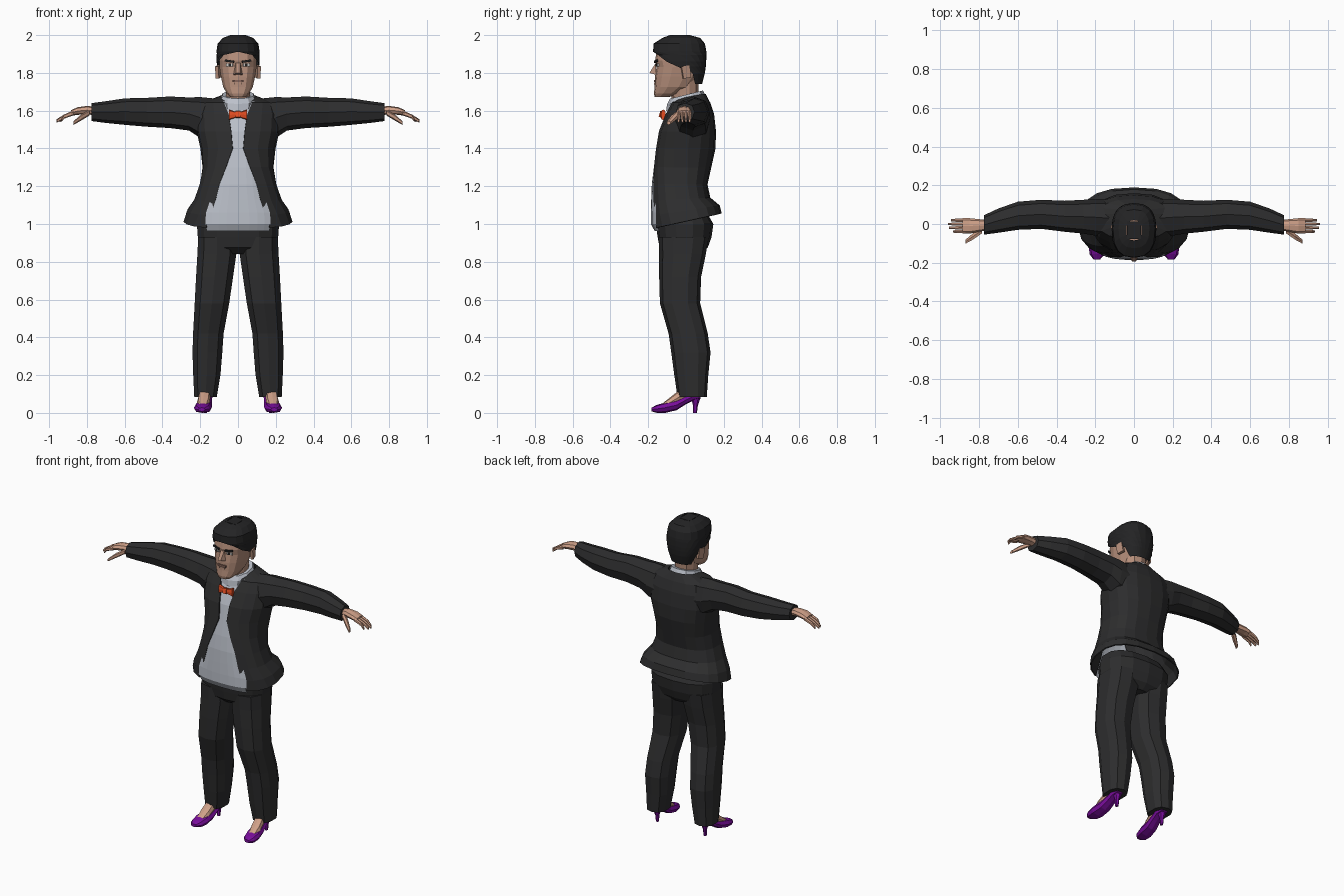
import bpy, bmesh, math
from mathutils import Vector, Matrix


def material(name, rgb):
    m = bpy.data.materials.new(name)
    m.diffuse_color = (*rgb, 1)
    return m


BLACK = material("suit black", (0.026, 0.026, 0.027))
HAIR = material("hair black", (0.017, 0.017, 0.018))
SKIN = material("skin", (0.62, 0.35, 0.245))
FACE = material("face skin", (0.46, 0.27, 0.195))
LIP = material("lip brown", (0.24, 0.13, 0.1))
SHIRT = material("shirt grey", (0.50, 0.53, 0.59))
ORANGE = material("tie orange", (0.80, 0.075, 0.015))
PURPLE = material("shoe purple", (0.19, 0.004, 0.33))
WHITE = material("eye white", (0.6, 0.58, 0.55))


def finish(name, bm, mat, recalc=True):
    if recalc:
        bmesh.ops.recalc_face_normals(bm, faces=bm.faces)
    me = bpy.data.meshes.new(name)
    bm.to_mesh(me)
    bm.free()
    me.materials.append(mat)
    ob = bpy.data.objects.new(name, me)
    bpy.context.collection.objects.link(ob)
    return ob


def arc(c, u, v, p, a0, a1, n, closed):
    """Squared-off ellipse points about c with half-axes u and v."""
    pts = []
    for i in range(n if closed else n + 1):
        t = math.radians(a0 + (a1 - a0) * i / n)
        s, k = math.sin(t), math.cos(t)
        pts.append(Vector(c) + Vector(u) * math.copysign(abs(s) ** p, s)
                   - Vector(v) * math.copysign(abs(k) ** p, k))
    return pts


def loft(name, rings, mat, closed=True, caps=True):
    bm = bmesh.new()
    rows = [[bm.verts.new(p) for p in r] for r in rings]
    n = len(rows[0])
    for a, b in zip(rows, rows[1:]):
        for i in range(n if closed else n - 1):
            j = (i + 1) % n
            bm.faces.new((a[i], a[j], b[j], b[i]))
    if caps and closed:
        bm.faces.new(rows[0])
        bm.faces.new(rows[-1])
    return finish(name, bm, mat, closed)


def upright(rows, n=12, p=0.8, x=0.0, tilt=0.0):
    """Closed rings from (z, x half-width, y front, y back[, x centre])."""
    out = []
    for r in rows:
        z, rx, f, b = r[:4]
        cx = r[4] if len(r) > 4 else x
        out.append(arc((cx, (f + b) / 2, z), (rx, 0, 0),
                       (0, (b - f) / 2, tilt * (b - f) / 2), p, 0, 360, n, True))
    return out


def along_x(rows, s, n=8, p=0.85):
    """Closed rings from (x, y low, y high, z low, z high), mirrored by s."""
    return [arc((s * x, (y0 + y1) / 2, (z0 + z1) / 2), (0, (y1 - y0) / 2, 0),
                (0, 0, (z1 - z0) / 2), p, 0, 360, n, True) for x, y0, y1, z0, z1 in rows]


def along_y(rows, n=8, p=0.8):
    """Closed rings from (y, x centre, x half-width, z low, z high)."""
    return [arc((x, y, (z0 + z1) / 2), (w, 0, 0), (0, 0, (z1 - z0) / 2),
                p, 0, 360, n, True) for y, x, w, z0, z1 in rows]


def box(name, c, size, mat, rot=(0, 0, 0)):
    bm = bmesh.new()
    bmesh.ops.create_cube(bm, size=1)
    bmesh.ops.scale(bm, vec=size, verts=bm.verts)
    for ang, ax in zip(rot, "XYZ"):
        bmesh.ops.rotate(bm, matrix=Matrix.Rotation(math.radians(ang), 3, ax), verts=bm.verts)
    bmesh.ops.translate(bm, vec=c, verts=bm.verts)
    return finish(name, bm, mat)


# Jacket, open down the front: z, half-width, front, back, opening angle, hem tilt
coat = [(1.015, 0.285, -0.175, 0.185, 31, 0.22), (1.07, 0.268, -0.18, 0.175, 27, 0.15),
        (1.13, 0.228, -0.18, 0.125, 26, 0.05), (1.21, 0.20, -0.178, 0.11, 24, 0),
        (1.30, 0.185, -0.17, 0.13, 15, 0), (1.40, 0.195, -0.155, 0.152, 5, 0),
        (1.49, 0.215, -0.14, 0.155, 6, 0), (1.58, 0.215, -0.105, 0.145, 9, 0),
        (1.64, 0.19, -0.075, 0.125, 18, 0), (1.672, 0.09, -0.05, 0.10, 35, 0.2)]
jacket = loft("jacket", [arc((0, (f + b) / 2, z), (w, 0, 0), (0, (b - f) / 2, t * (b - f) / 2),
                             0.8, g, 360 - g, 16, False) for z, w, f, b, g, t in coat], BLACK, False)
solid = jacket.modifiers.new("cloth thickness", "SOLIDIFY")
solid.thickness = 0.008
solid.offset = 0

# Shirt front behind the opening
shirt = [(0.962, 0.245, -0.165, 0.12), (1.0, 0.255, -0.186, 0.14), (1.06, 0.25, -0.186, 0.14),
         (1.13, 0.215, -0.184, 0.115), (1.21, 0.19, -0.181, 0.10), (1.30, 0.175, -0.17, 0.11),
         (1.40, 0.185, -0.152, 0.13), (1.49, 0.20, -0.136, 0.13), (1.58, 0.19, -0.102, 0.11),
         (1.65, 0.13, -0.07, 0.09)]
loft("shirt_front", [arc((0, (f + b) / 2, z), (w, 0, 0), (0, (b - f) / 2, 0), 0.8,
                         -38, 38, 8, False) for z, w, f, b in shirt], SHIRT, False)

# Collar and neck
loft("collar", upright([(1.625, 0.09, -0.105, 0.10), (1.66, 0.095, -0.10, 0.10),
                        (1.685, 0.085, -0.085, 0.09)], 10, 0.9, tilt=0.25), SHIRT)
loft("neck", upright([(1.62, 0.065, -0.07, 0.06), (1.78, 0.07, -0.09, 0.07)], 10, 0.9), FACE)

# Head
loft("head", upright([(1.672, 0.04, -0.165, -0.09), (1.69, 0.06, -0.17, -0.03),
                      (1.725, 0.08, -0.166, 0.03), (1.78, 0.092, -0.164, 0.07),
                      (1.83, 0.10, -0.156, 0.085), (1.865, 0.101, -0.164, 0.085),
                      (1.94, 0.092, -0.15, 0.08)], 14, 0.8), FACE)

# Hair shell: z, half-width, front, back, opening angle
locks = [(1.74, 0.082, -0.10, 0.085, 122), (1.80, 0.105, -0.14, 0.10, 112),
         (1.835, 0.112, -0.16, 0.105, 84), (1.86, 0.115, -0.165, 0.107, 62),
         (1.895, 0.115, -0.17, 0.108, 36), (1.912, 0.114, -0.174, 0.108, 0),
         (1.955, 0.108, -0.172, 0.10, 0), (1.985, 0.08, -0.125, 0.075, 0),
         (2.0, 0.04, -0.085, 0.02, 0)]
hair = loft("hair", [arc((0, (f + b) / 2, z), (w, 0, 0), (0, (b - f) / 2, 0), 0.8,
                         g, 360 - g, 16, False) for z, w, f, b, g in locks], HAIR, False)
box("hair_crown", (0, -0.032, 1.996), (0.07, 0.09, 0.008), HAIR)

# Nose, mouth and chin
bm = bmesh.new()
nose = [bm.verts.new(c) for c in ((-0.012, -0.158, 1.855), (0.012, -0.158, 1.855),
                                  (0.024, -0.16, 1.79), (-0.024, -0.16, 1.79),
                                  (0.01, -0.194, 1.80), (-0.01, -0.194, 1.80))]
for f in ((0, 1, 4, 5), (1, 2, 4), (0, 5, 3), (2, 3, 5, 4), (0, 3, 2, 1)):
    bm.faces.new([nose[i] for i in f])
finish("nose", bm, FACE)
box("mouth", (0, -0.165, 1.757), (0.06, 0.009, 0.012), LIP)
box("lower_lip", (0, -0.165, 1.744), (0.04, 0.009, 0.01), FACE)

for s, side in ((1, "left"), (-1, "right")):
    # Eyes, brows and ears
    box(side + "_eye", (s * 0.045, -0.151, 1.842), (0.036, 0.009, 0.014), WHITE, (0, 0, s * 15))
    box(side + "_pupil", (s * 0.043, -0.154, 1.842), (0.015, 0.009, 0.014), HAIR, (0, 0, s * 15))
    box(side + "_brow", (s * 0.045, -0.158, 1.862), (0.05, 0.009, 0.011), HAIR, (0, s * -8, s * 15))
    box(side + "_ear", (s * 0.106, 0.0, 1.805), (0.018, 0.042, 0.065), FACE, (10, 0, s * 15))

    # Sleeve
    loft(side + "_sleeve", along_x([
        (0.13, -0.07, 0.13, 1.44, 1.665), (0.20, -0.06, 0.13, 1.455, 1.672),
        (0.26, -0.05, 0.125, 1.495, 1.67), (0.36, -0.04, 0.12, 1.508, 1.675),
        (0.48, -0.025, 0.125, 1.515, 1.668), (0.60, -0.03, 0.115, 1.525, 1.665),
        (0.70, -0.045, 0.08, 1.535, 1.65), (0.775, -0.055, 0.045, 1.545, 1.64)], s), BLACK)

    # Hand: palm, four fingers, thumb
    loft(side + "_palm", along_x([
        (0.74, -0.03, 0.02, 1.575, 1.62), (0.80, -0.04, 0.025, 1.58, 1.625),
        (0.85, -0.05, 0.03, 1.578, 1.618), (0.885, -0.048, 0.03, 1.572, 1.602)], s), SKIN)
    for i, tip in enumerate((0.935, 0.955, 0.96, 0.945)):
        y = -0.048 + i * 0.0195
        loft(f"{side}_finger_{i + 1}", along_x([
            (0.87, y, y + 0.019, 1.575, 1.602), (0.92, y, y + 0.018, 1.558, 1.58),
            (tip, y + 0.003, y + 0.015, 1.538, 1.555)], s, 6), SKIN)
    loft(side + "_thumb", along_x([
        (0.785, -0.05, -0.015, 1.575, 1.605), (0.83, -0.082, -0.045, 1.548, 1.58),
        (0.87, -0.103, -0.08, 1.525, 1.545)], s, 6), SKIN)

    # Trouser leg: z, half-width, front, back, x centre
    loft(side + "_trouser_leg", upright([(z, w, f, b, s * x) for z, w, f, b, x in (
        (0.085, 0.062, -0.045, 0.11, 0.172), (0.20, 0.075, -0.062, 0.118, 0.165),
        (0.32, 0.082, -0.078, 0.13, 0.162), (0.42, 0.084, -0.092, 0.115, 0.157),
        (0.58, 0.095, -0.138, 0.075, 0.138), (0.72, 0.102, -0.142, 0.08, 0.124),
        (0.84, 0.107, -0.142, 0.105, 0.112), (0.93, 0.105, -0.145, 0.12, 0.11))], 10), BLACK)

    # Foot and ankle
    loft(side + "_foot", along_y([
        (-0.125, s * 0.187, 0.026, 0.02, 0.05), (-0.08, s * 0.183, 0.034, 0.03, 0.085),
        (-0.03, s * 0.177, 0.032, 0.05, 0.125), (0.02, s * 0.173, 0.03, 0.07, 0.16),
        (0.06, s * 0.172, 0.024, 0.08, 0.15)]), SKIN)
    # Court shoe with a slim heel
    loft(side + "_shoe", along_y([
        (-0.182, s * 0.192, 0.018, 0.008, 0.028), (-0.155, s * 0.19, 0.04, 0.0, 0.042),
        (-0.11, s * 0.186, 0.047, 0.0, 0.055), (-0.05, s * 0.18, 0.042, 0.014, 0.068),
        (0.0, s * 0.174, 0.036, 0.046, 0.09), (0.04, s * 0.172, 0.037, 0.066, 0.11),
        (0.078, s * 0.172, 0.026, 0.075, 0.125)]), PURPLE)
    loft(side + "_heel", upright([(0, 0.009, 0.037, 0.058), (0.04, 0.011, 0.037, 0.063),
                                  (0.085, 0.026, 0.025, 0.078)], 6, 0.9, s * 0.172), PURPLE)

    # Bow tie wing
    loft(side + "_bow_wing", along_x([(0.006, -0.136, -0.116, 1.566, 1.592),
                                      (0.048, -0.132, -0.108, 1.55, 1.606)], s, 8, 0.6), ORANGE)

# Trouser seat and bow knot
loft("trouser_seat", upright([(0.84, 0.10, -0.10, 0.08), (0.875, 0.19, -0.14, 0.115),
                              (0.93, 0.217, -0.15, 0.135), (1.0, 0.222, -0.16, 0.145),
                              (1.06, 0.20, -0.15, 0.11)], 14), BLACK)
box("bow_knot", (0, -0.128, 1.579), (0.024, 0.026, 0.032), ORANGE, (-15, 0, 0))
